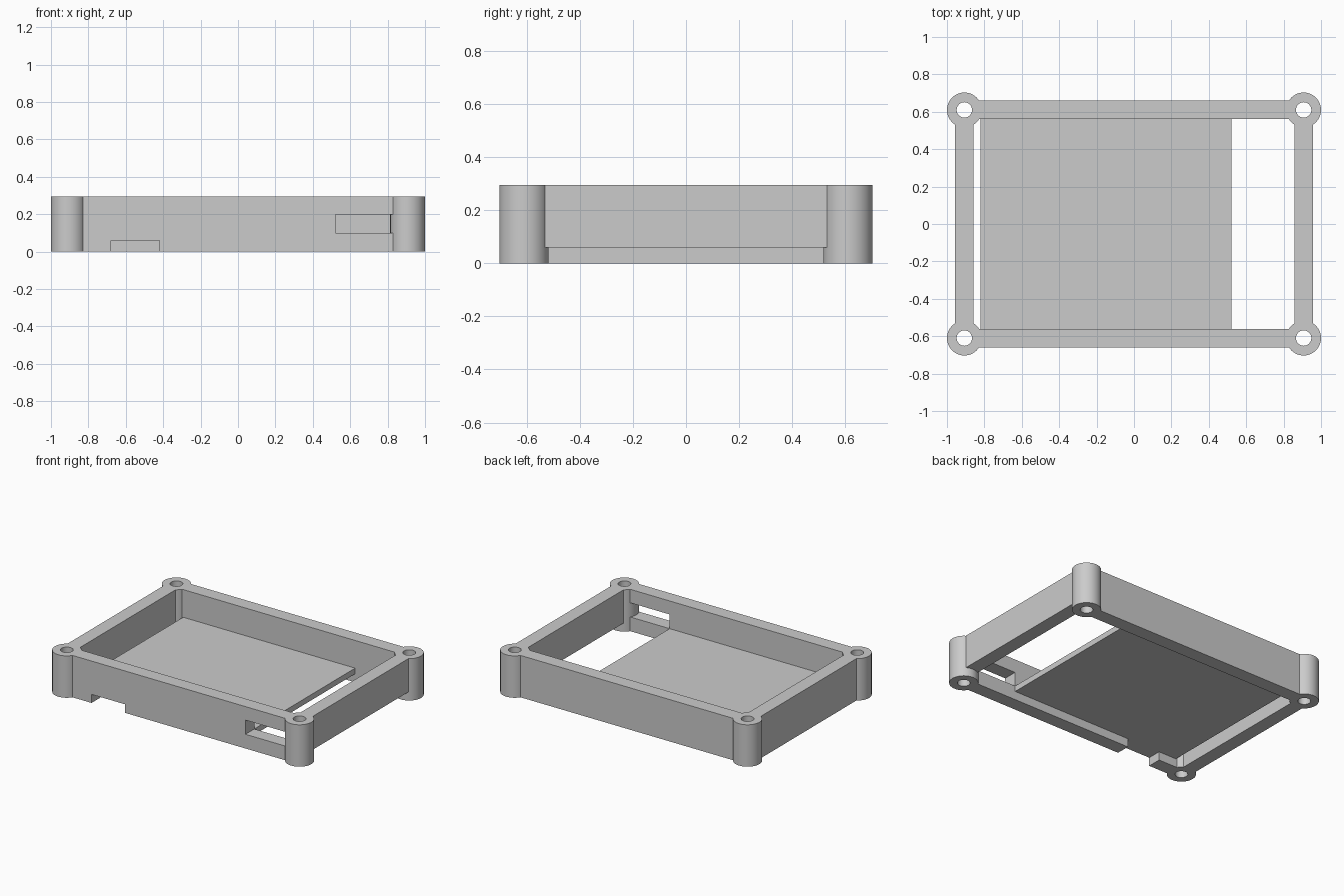
import bpy, bmesh
from math import cos, sin, tau

if "Cube" in bpy.data.objects:
    bpy.data.objects.remove(bpy.data.objects["Cube"])

H = 0.295                 # overall height
PX, PY = 0.907, 0.61      # post centres
R, HOLE = 0.093, 0.041    # post and screw hole radii
T = 0.049                 # half wall thickness
EX, EY = 0.84, 0.54       # wall ends, buried in the posts


def finish(name, bm):
    bmesh.ops.recalc_face_normals(bm, faces=bm.faces)
    me = bpy.data.meshes.new(name)
    bm.to_mesh(me)
    bm.free()
    ob = bpy.data.objects.new(name, me)
    bpy.context.collection.objects.link(ob)
    return ob


def prism(name, points, direction):
    """Extrude a closed planar outline along a vector."""
    bm = bmesh.new()
    face = bm.faces.new([bm.verts.new(p) for p in points])
    new = bmesh.ops.extrude_face_region(bm, geom=[face])["geom"]
    bmesh.ops.translate(bm, vec=direction,
                        verts=[v for v in new if isinstance(v, bmesh.types.BMVert)])
    return finish(name, bm)


def box(name, x0, x1, y0, y1, z0, z1):
    return prism(name, [(x0, y0, z0), (x1, y0, z0), (x1, y1, z0), (x0, y1, z0)],
                 (0, 0, z1 - z0))


def post(name, x, y, n=64):
    """Tube with a through screw hole."""
    bm = bmesh.new()
    rings = [[bm.verts.new((x + r * cos(tau * i / n), y + r * sin(tau * i / n), z))
              for i in range(n)] for r, z in ((R, 0), (R, H), (HOLE, H), (HOLE, 0))]
    for k in range(4):
        a, b = rings[k], rings[(k + 1) % 4]
        for i in range(n):
            j = (i + 1) % n
            bm.faces.new((a[i], a[j], b[j], b[i]))
    return finish(name, bm)


# Front wall: cable notch below, port slot running into the right post
front = [(-EX, 0), (-0.68, 0), (-0.68, 0.06), (-0.42, 0.06), (-0.42, 0), (EX, 0),
         (EX, 0.10), (0.52, 0.10), (0.52, 0.20), (EX, 0.20), (EX, H), (-EX, H)]
frame = prism("case_frame", [(x, -PY - T, z) for x, z in front], (0, 2 * T, 0))

# Back wall, full-height left wall, raised right wall
parts = [box("back_wall", -EX, EX, PY - T, PY + T, 0, H),
         box("left_wall", -PX - T, -PX + T, -EY, EY, 0, H),
         box("right_wall", PX - T, PX + T, -EY, EY, 0.06, H)]

# Floor plate, open at the right end
parts.append(box("floor_plate", -0.82, 0.52, -PY + T - 0.01, PY - T + 0.01, 0.06, 0.10))

# Corner screw posts
for sx, side in ((-1, "left"), (1, "right")):
    for sy, end in ((-1, "front"), (1, "back")):
        parts.append(post(f"{end}_{side}_post", sx * PX, sy * PY))

# Fuse everything into one solid
bpy.context.view_layer.objects.active = frame
frame.select_set(True)
for part in parts:
    mod = frame.modifiers.new("join_" + part.name, 'BOOLEAN')
    mod.operation, mod.solver, mod.object = 'UNION', 'EXACT', part
    bpy.ops.object.modifier_apply(modifier=mod.name)
    bpy.data.objects.remove(part)
bpy.ops.object.shade_smooth_by_angle(angle=0.5)
